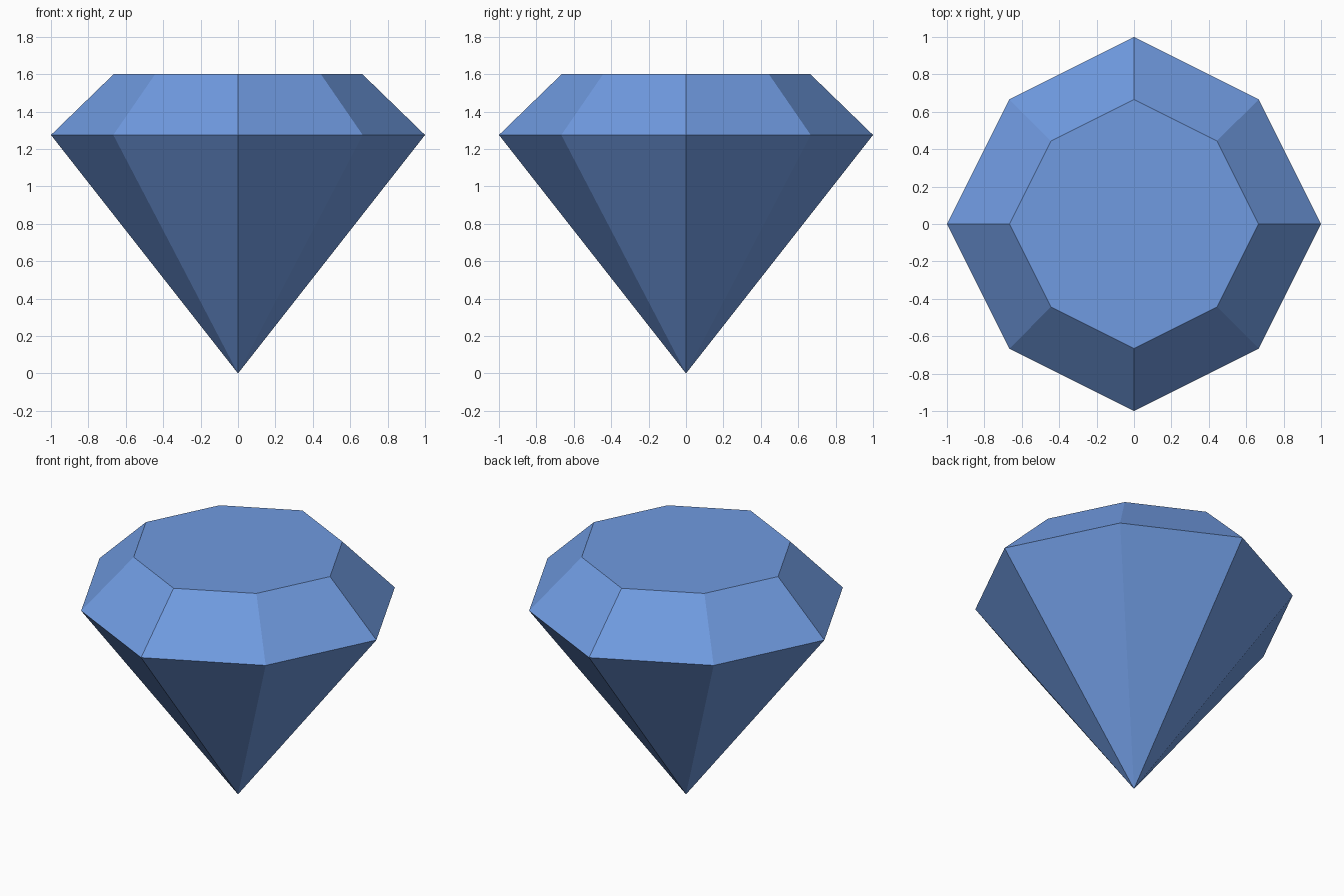
import bpy, bmesh, math

if "Cube" in bpy.data.objects:
    bpy.data.objects.remove(bpy.data.objects["Cube"])

blue = bpy.data.materials.new("gem blue")
blue.diffuse_color = (0.162, 0.328, 0.753, 1)
blue.use_nodes = True
blue.node_tree.nodes["Principled BSDF"].inputs["Base Color"].default_value = blue.diffuse_color


def ring(bm, size, z):
    # Eight-sided ring: axis points at full size, diagonal points at 2/3, 2/3
    verts = []
    for i in range(8):
        a = i * math.pi / 4
        r = size if i % 2 == 0 else size * math.sqrt(2) * 2 / 3
        verts.append(bm.verts.new((r * math.cos(a), r * math.sin(a), z)))
    return verts


bm = bmesh.new()
tip = bm.verts.new((0, 0, 0))
girdle = ring(bm, 1.0, 1.275)
table = ring(bm, 0.665, 1.6)

# Flat table on top, sloped crown facets, pointed pavilion below
bm.faces.new(table)
for i in range(8):
    j = (i + 1) % 8
    bm.faces.new((girdle[i], girdle[j], table[j], table[i]))
    bm.faces.new((tip, girdle[j], girdle[i]))
bmesh.ops.recalc_face_normals(bm, faces=bm.faces[:])

mesh = bpy.data.meshes.new("gem")
bm.to_mesh(mesh)
bm.free()
mesh.materials.append(blue)
gem = bpy.data.objects.new("gem", mesh)
bpy.context.collection.objects.link(gem)
